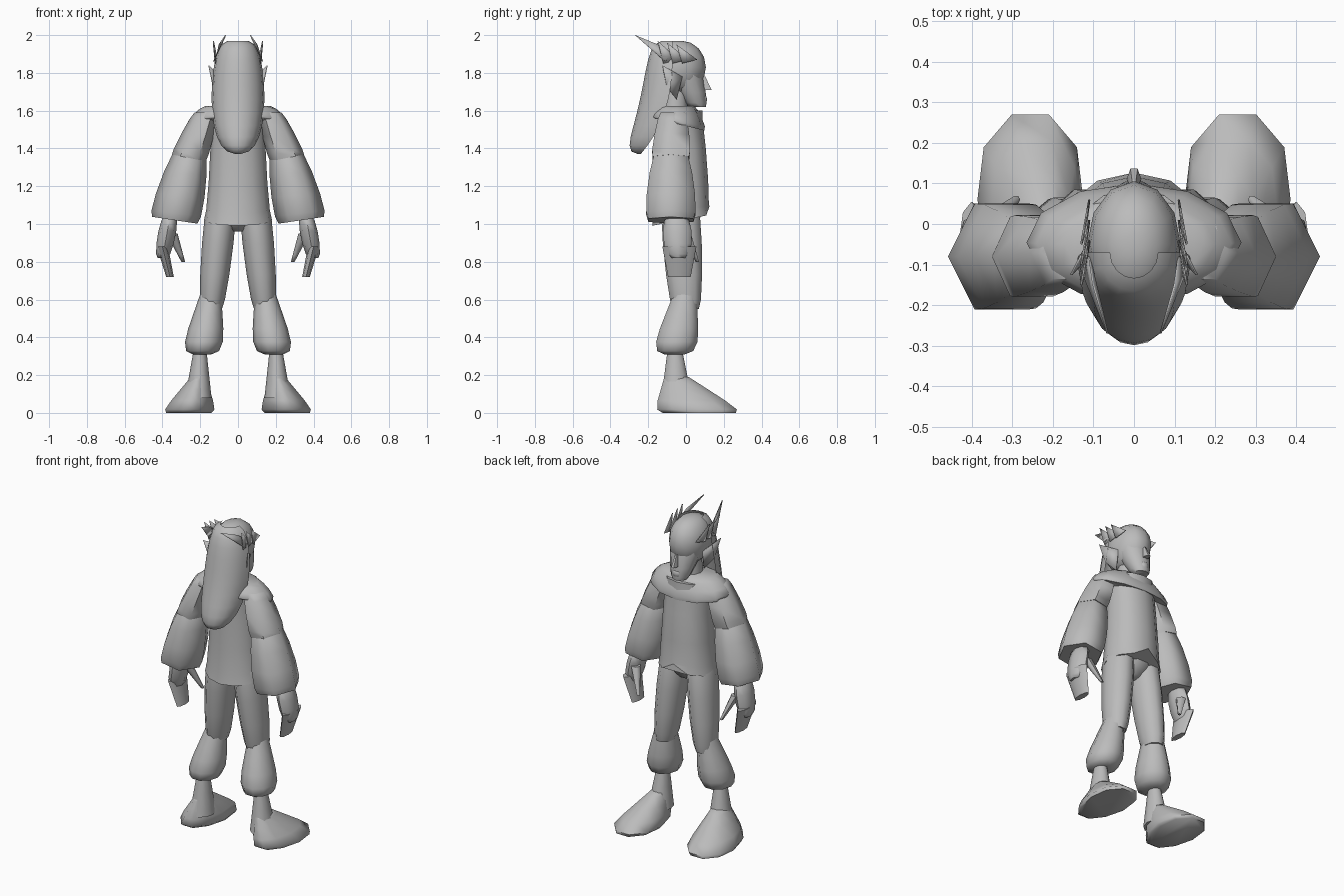
import bpy
import math
from mathutils import Vector

if "Cube" in bpy.data.objects:
    bpy.data.objects.remove(bpy.data.objects["Cube"], do_unlink=True)

GREY = (0.5, 0.5, 0.5, 1)
grey = bpy.data.materials.new("plain grey")
grey.use_nodes = True
grey.diffuse_color = GREY
grey.node_tree.nodes["Principled BSDF"].inputs["Base Color"].default_value = GREY


def make(name, verts, faces, side=1):
    """Create a shaded object; side = -1 reflects it to the right."""
    if side < 0:
        verts = [(-x, y, z) for x, y, z in verts]
        faces = [tuple(reversed(face)) for face in faces]
    mesh = bpy.data.meshes.new(name)
    mesh.from_pydata(verts, [], faces)
    mesh.materials.append(grey)
    obj = bpy.data.objects.new(name, mesh)
    bpy.context.collection.objects.link(obj)
    bpy.ops.object.select_all(action="DESELECT")
    obj.select_set(True)
    bpy.context.view_layer.objects.active = obj
    bpy.ops.object.shade_smooth_by_angle(angle=math.radians(65))
    return obj


def ease(t):
    """Crowd the rings towards both ends so that bulges come out round."""
    return (1 - math.cos(math.pi * t)) / 2


def grid_faces(rows, columns, wrap):
    """Quads between consecutive rows of vertices."""
    faces = []
    for row in range(rows - 1):
        for i in range(columns if wrap else columns - 1):
            a = row * columns + i
            b = row * columns + (i + 1) % columns
            faces.append((a, a + columns, b + columns, b))
    return faces


def limb(name, top, bottom, widths, depth=1, bulge=0, peak=1, slope=(0, 0),
         flare=0, steps=5, sides=10, side=1):
    """Closed tube of level elliptical rings from top to bottom. The radius
    blends between two widths plus a sine bulge; peak moves the bulge down,
    slope gradually tilts the rings along x and y, flare widens the +y end."""
    verts = []
    for step in range(steps + 1):
        t = step / steps
        centre = Vector(top).lerp(Vector(bottom), ease(t))
        radius = widths[0] + (widths[1] - widths[0]) * ease(t)
        radius += bulge * math.sin(math.pi * t ** peak)
        for i in range(sides):
            angle = math.tau * i / sides
            dx = radius * math.cos(angle) * (1 + flare * math.sin(angle))
            dy = radius * depth * math.sin(angle)
            dz = t * (slope[0] * dx + slope[1] * dy)
            verts.append(tuple(centre + Vector((dx, dy, dz))))
    faces = grid_faces(steps + 1, sides, wrap=True)
    faces.append(tuple(range(sides)))
    faces.append(tuple(reversed(range(steps * sides, len(verts)))))
    return make(name, verts, faces, side)


def blade(name, points, side):
    """Thin pointed plate from an outline."""
    obj = make(name, points, [tuple(range(len(points)))], side)
    solid = obj.modifiers.new("thickness", "SOLIDIFY")
    solid.thickness = 0.005
    solid.offset = 0


# Jacket with a narrow waist and a notch cut up into the front of the hem
jacket = limb("jacket", top=(0, -.04, 1.6), bottom=(0, -.035, 1.02), widths=(.15, .18),
              depth=.8, bulge=-.015, slope=(0, .2), sides=12)
for vertex in jacket.data.vertices:
    if vertex.co.y > 0:
        # Fuller, flatter chest and belly
        vertex.co.y += .03 * math.sin(math.pi * (1.65 - vertex.co.z) / .75)
front_of_hem = jacket.data.vertices[-9]
front_of_hem.co.z += .05

# Shawl collar over the shoulders, dipping at the front
limb("shawl_collar", top=(0, -.05, 1.625), bottom=(0, -.045, 1.53), widths=(.17, .26),
     depth=.55, bulge=.025, slope=(0, -.25), steps=4, sides=12)

# Seat of the trousers
limb("trouser_seat", top=(0, -.03, 1.1), bottom=(0, -.03, .96), widths=(.12, .03),
     depth=.95, bulge=.04)

# Neck and head
limb("neck", top=(0, -.05, 1.72), bottom=(0, -.06, 1.56), widths=(.06, .07), steps=2)
limb("skull", top=(0, -.05, 1.97), bottom=(0, -.05, 1.69), widths=(.02, .02),
     depth=1.35, bulge=.095, steps=8, sides=12)
limb("face", top=(0, -.03, 1.84), bottom=(0, .06, 1.62), widths=(.1, .045),
     bulge=.012, sides=12)
limb("nose", top=(0, .09, 1.78), bottom=(0, .11, 1.71), widths=(.008, .018),
     depth=1.7, steps=3, sides=6)
limb("lips", top=(0, .09, 1.68), bottom=(0, .09, 1.64), widths=(.02, .02),
     depth=.7, bulge=.01, steps=4, sides=8)

# Long hair: a curved sheet hanging behind the head, rounded at both ends
ROWS, COLUMNS = 13, 9
strands = []
for row in range(ROWS):
    t = .04 + .94 * row / (ROWS - 1)
    fall = ease(t)
    fullness = math.sin(math.pi * t) ** (.4 + .4 * t)
    for i in range(COLUMNS):
        angle = math.pi * i / (COLUMNS - 1)
        strands.append((-.14 * fullness * math.cos(angle),
                        -.07 - .17 * fall ** 3 - .15 * fullness * math.sin(angle),
                        1.97 - .6 * fall))
make("long_hair", strands, grid_faces(ROWS, COLUMNS, wrap=False))

for word, side in (("left", 1), ("right", -1)):
    # Trouser leg, ballooning below the knee and gathered above the ankle
    limb(word + "_thigh", top=(.09, -.03, 1.08), bottom=(.14, 0, .55), widths=(.075, .055),
         depth=1.3, bulge=.016, side=side)
    limb(word + "_trouser_cuff", top=(.14, 0, .66), bottom=(.19, -.06, .31),
         widths=(.05, .05), depth=1.15, bulge=.05, peak=2, steps=7, side=side)

    # Ankle and large flat foot
    limb(word + "_ankle", top=(.2, -.06, .36), bottom=(.21, -.05, .08), widths=(.03, .07),
         depth=1.2, steps=4, side=side)
    limb(word + "_foot", top=(.21, -.05, .19), bottom=(.26, .07, 0), widths=(.04, .12),
         depth=1.7, bulge=.02, peak=2, flare=.15, side=side)

    # Short upper sleeve over a full lower sleeve
    limb(word + "_upper_sleeve", top=(.17, -.07, 1.59), bottom=(.26, -.08, 1.35),
         widths=(.06, .09), depth=1.25, bulge=.01, slope=(.2, 0), steps=4, sides=6,
         side=side)
    limb(word + "_lower_sleeve", top=(.25, -.08, 1.4), bottom=(.335, -.08, 1.02),
         widths=(.07, .12), depth=1.15, bulge=.027, slope=(.15, 0), sides=6, side=side)

    # Mitten-like hand with curled fingers and a thumb
    limb(word + "_palm", top=(.36, -.05, 1.04), bottom=(.4, -.04, .82), widths=(.03, .025),
         depth=1.6, bulge=.02, sides=8, side=side)
    limb(word + "_fingers", top=(.4, -.035, .88), bottom=(.36, -.035, .72),
         widths=(.03, .02), depth=3, steps=3, sides=8, side=side)
    limb(word + "_thumb", top=(.35, 0, .95), bottom=(.29, .06, .8), widths=(.03, .01),
         steps=3, sides=6, side=side)

    # Pointed ear swept backwards
    blade(word + "_ear", [(.1, -.02, 1.78), (.155, -.125, 1.84), (.13, -.1, 1.72),
                          (.09, -.05, 1.66)], side)

    # One broad spike swept back and a few shrinking tufts at the temple
    blade(word + "_long_spike", [(.13, -.11, 1.86), (.065, -.27, 2), (.1, -.15, 1.95),
                                 (.11, -.08, 1.9)], side)
    for i in range(3):
        y = -.12 + .05 * i
        blade(f"{word}_tuft_{i}", [(.12, y, 1.85), (.13, y - .03, 1.97 - .01 * i),
                                   (.11, y + .08, 1.87)], side)
